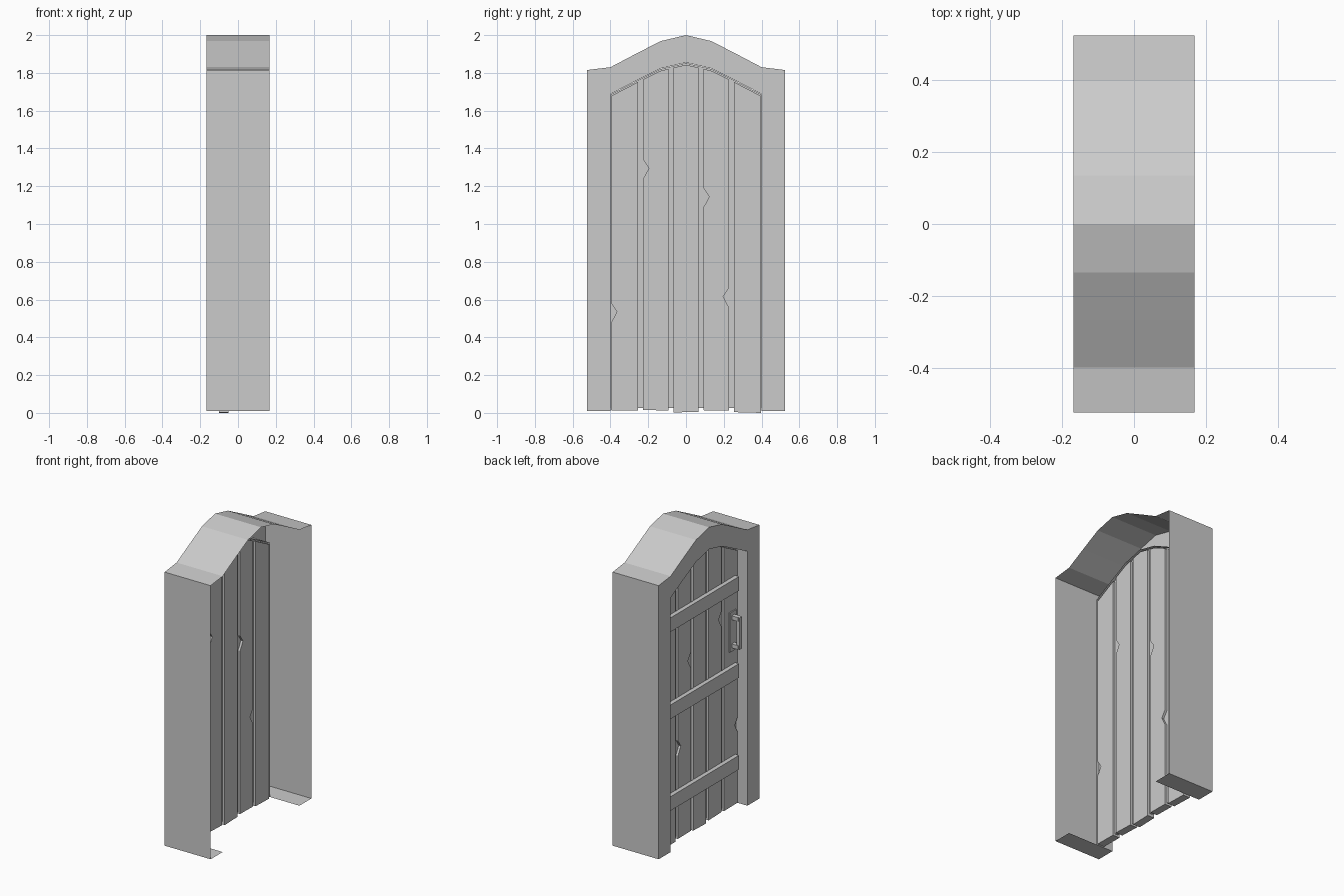
import bpy, bmesh

cube = bpy.data.objects.get("Cube")
if cube:
    bpy.data.objects.remove(cube, do_unlink=True)

grey = bpy.data.materials.new("plain_grey")
grey.use_nodes = True
colour = (0.6, 0.6, 0.6, 1)
grey.diffuse_color = colour
grey.node_tree.nodes["Principled BSDF"].inputs["Base Color"].default_value = colour

BACK, FRONT = -0.168, 0.168      # frame depth
DOOR_BACK, DOOR_FRONT = -0.10, -0.05
BASE = 0.01
HALF = 0.4                       # half width of the opening


def finish(name, bm):
    bmesh.ops.remove_doubles(bm, verts=bm.verts, dist=0.0001)
    bmesh.ops.recalc_face_normals(bm, faces=bm.faces)
    mesh = bpy.data.meshes.new(name)
    bm.to_mesh(mesh)
    bm.free()
    mesh.materials.append(grey)
    obj = bpy.data.objects.new(name, mesh)
    bpy.context.collection.objects.link(obj)
    return obj


def strip(bm, a, b):
    """Bridge two equally long point rows with quads."""
    va, vb = [bm.verts.new(p) for p in a], [bm.verts.new(p) for p in b]
    for i in range(len(a) - 1):
        bm.faces.new((va[i], va[i + 1], vb[i + 1], vb[i]))


def at(x, outline):
    return [(x, y, z) for y, z in outline]


def slab(name, outline, x0, x1):
    """Extrude a y-z outline along x."""
    bm = bmesh.new()
    face = bm.faces.new([bm.verts.new(p) for p in at(x0, outline)])
    new = bmesh.ops.extrude_face_region(bm, geom=[face])["geom"]
    moved = [v for v in new if isinstance(v, bmesh.types.BMVert)]
    bmesh.ops.translate(bm, verts=moved, vec=(x1 - x0, 0, 0))
    return finish(name, bm)


def box(name, y0, y1, z0, z1, x0, x1):
    return slab(name, [(y0, z0), (y1, z0), (y1, z1), (y0, z1)], x0, x1)


def mirrored(half):
    return [(-y, z) for y, z in half] + [(y, z) for y, z in reversed(half) if y > 0]


# Arched frame: outer wall, back ring, reveal and feet, open at the front
outer = mirrored([(0.525, BASE), (0.525, 1.815), (HALF, 1.83), (0.267, 1.9), (0.135, 1.968), (0, 2)])
inner_half = [(HALF, BASE), (HALF, 1.688), (0.267, 1.757), (0.135, 1.823), (0, 1.855)]
inner = mirrored(inner_half)
# Double the shoulder point so the opening pairs up with the outer outline
paired = mirrored([inner_half[0]] + [inner_half[1]] * 2 + inner_half[2:])

frame = bmesh.new()
strip(frame, at(BACK, outer), at(FRONT, outer))
strip(frame, at(BACK, inner), at(DOOR_FRONT + 0.005, inner))
for i in range(len(outer) - 1):
    quad = [outer[i], outer[i + 1], paired[i + 1], paired[i]]
    quad = list(dict.fromkeys(quad))
    frame.faces.new([frame.verts.new(p) for p in at(BACK, quad)])
for s in (-1, 1):
    strip(frame, [(BACK, s * 0.525, BASE), (FRONT, s * 0.525, BASE)],
          [(BACK, s * HALF, BASE), (FRONT, s * HALF, BASE)])
finish("arched_frame", frame)


# Door planks, each following the arch, with chipped edges
def arch(y):
    pts = inner_half[1:]
    for (y1, z1), (y0, z0) in zip(pts, pts[1:]):
        if y0 <= abs(y) <= y1:
            return z0 + (z1 - z0) * (abs(y) - y0) / (y1 - y0)
    return pts[0][1]


def chip(y, z, inward):
    return [(y, z - 0.05), (y + inward * 0.012, z - 0.03), (y + inward * 0.03, z + 0.005), (y, z + 0.05)]


PLANKS, WIDTH, GROOVE, GAP = 5, 0.16, 0.026, 0.012
low_chips = {0: 0.53, 1: 1.29, 3: 1.14}
high_chips = {3: 0.61}
bottoms = [(0.014, 0.012), (0.016, 0.012), (0.002, 0.006), (0.014, 0.012), (0.004, 0.0)]
for i in range(PLANKS):
    y0 = -HALF + i * WIDTH + (GROOVE / 2 if i else 0.004)
    y1 = -HALF + (i + 1) * WIDTH - (GROOVE / 2 if i < PLANKS - 1 else 0.004)
    outline = [(y0, bottoms[i][0]), (y1, bottoms[i][1])]
    if i in high_chips:
        outline += chip(y1, high_chips[i], -1)
    bends = [y for y, z in inner if y0 < y < y1 and z > 1]
    tops = sorted(set([y0, y1] + bends), reverse=True)
    outline += [(y, arch(y) - GAP) for y in tops]
    if i in low_chips:
        outline += reversed(chip(y0, low_chips[i], 1))
    slab(f"door_plank_{i + 1}", outline, DOOR_BACK, DOOR_FRONT)

# Thin core seen at the bottom of the grooves
core = [(y, z - 0.003 if z > 1 else 0.025) for y, z in inner]
slab("door_core", core, -0.085, -0.065)

# Cross braces on the back of the door
for n, z in enumerate((0.25, 0.855, 1.43)):
    box(f"cross_brace_{n + 1}", -0.37, 0.385, z, z + 0.093, -0.128, DOOR_BACK)

# Pull handle on the back of the door
box("handle_plate", -0.372, -0.305, 1.04, 1.30, -0.108, DOOR_BACK)
for label, z in (("lower", 1.065), ("upper", 1.25)):
    box(f"handle_{label}_bracket", -0.353, -0.323, z, z + 0.026, -0.155, -0.108)
box("handle_grip", -0.35, -0.326, 1.065, 1.276, -0.163, -0.14)
